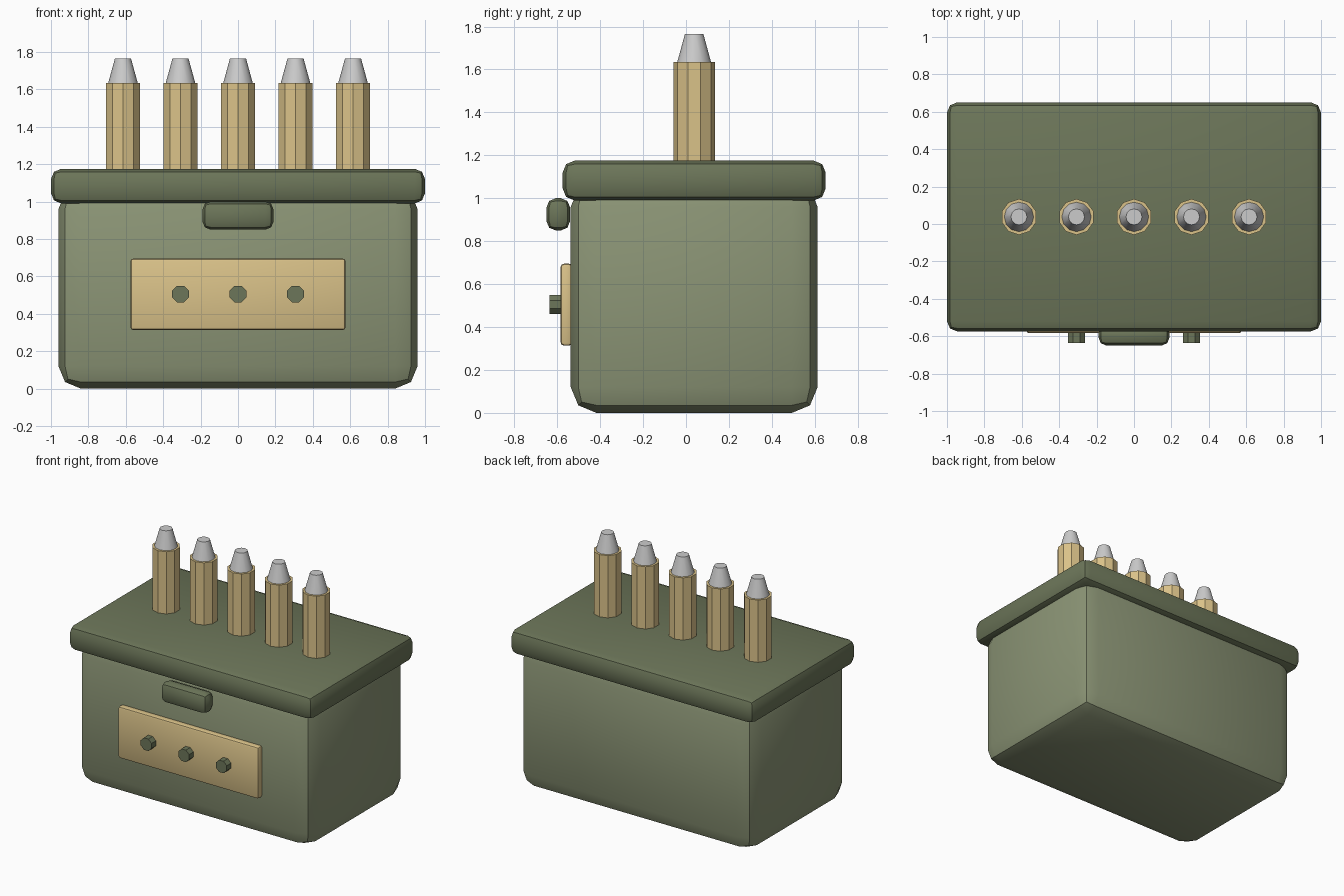
import bpy, bmesh, math
from mathutils import Matrix

if "Cube" in bpy.data.objects:
    bpy.data.objects.remove(bpy.data.objects["Cube"])

CY = 0.038  # depth centre of the box


def material(name, rgb):
    m = bpy.data.materials.new(name)
    m.diffuse_color = (*rgb, 1)
    m.use_nodes = True
    m.node_tree.nodes["Principled BSDF"].inputs["Base Color"].default_value = m.diffuse_color
    return m


GREEN = material("olive", (0.26, 0.30, 0.18))
DARK = material("dark_olive", (0.15, 0.18, 0.10))
BRASS = material("brass", (0.70, 0.54, 0.25))


def finish(name, bm, mat, smooth):
    bmesh.ops.recalc_face_normals(bm, faces=bm.faces)
    mesh = bpy.data.meshes.new(name)
    bm.to_mesh(mesh)
    bm.free()
    ob = bpy.data.objects.new(name, mesh)
    bpy.context.collection.objects.link(ob)
    if mat:
        mesh.materials.append(mat)
    if smooth:
        bpy.ops.object.select_all(action='DESELECT')
        ob.select_set(True)
        bpy.context.view_layer.objects.active = ob
        bpy.ops.object.shade_smooth_by_angle(angle=math.radians(31))
    return ob


def rounded_box(name, x, y, z, bevel, mat):
    """Box from (min, max) ranges with a two-step bevel on every edge."""
    bm = bmesh.new()
    size = [r[1] - r[0] for r in (x, y, z)]
    mid = [(r[0] + r[1]) / 2 for r in (x, y, z)]
    bmesh.ops.create_cube(bm, size=1, matrix=Matrix.Translation(mid) @ Matrix.Diagonal((*size, 1)))
    bmesh.ops.bevel(bm, geom=bm.edges[:], offset=bevel, segments=2, profile=0.5, affect='EDGES')
    return finish(name, bm, mat, True)


def cone(name, centre, r1, r2, depth, sides, mat, rot=Matrix(), smooth=False):
    bm = bmesh.new()
    bmesh.ops.create_cone(bm, cap_ends=True, segments=sides, radius1=r1, radius2=r2,
                          depth=depth, matrix=Matrix.Translation(centre) @ rot)
    return finish(name, bm, mat, smooth)


# Box, lid, latch and front plate
rounded_box("box_body", (-0.96, 0.96), (CY - 0.575, CY + 0.575), (0, 1.08), 0.12, GREEN)
rounded_box("lid", (-1, 1), (CY - 0.6125, CY + 0.6125), (0.99, 1.175), 0.055, DARK)
rounded_box("latch", (-0.19, 0.19), (-0.65, -0.54), (0.85, 1.0), 0.043, DARK)
rounded_box("front_plate", (-0.575, 0.575), (-0.584, -0.53), (0.313, 0.695), 0.015, BRASS)

# Octagonal studs on the plate
stud_rot = Matrix.Rotation(math.pi / 2, 4, 'X') @ Matrix.Rotation(math.pi / 8, 4, 'Z')
for i in range(-1, 2):
    cone(f"stud_{i + 2}", (0.3075 * i, -0.585, 0.505), 0.048, 0.048, 0.1, 8, DARK, stud_rot)

# Row of cartridges: ten-sided casing with a tapered grey tip
for i in range(-2, 3):
    x = 0.3075 * i
    cone(f"casing_{i + 3}", (x, CY, 1.38), 0.096, 0.096, 0.51, 10, BRASS)
    cone(f"tip_{i + 3}", (x, CY, 1.6975), 0.08, 0.043, 0.135, 12, None, smooth=True)
